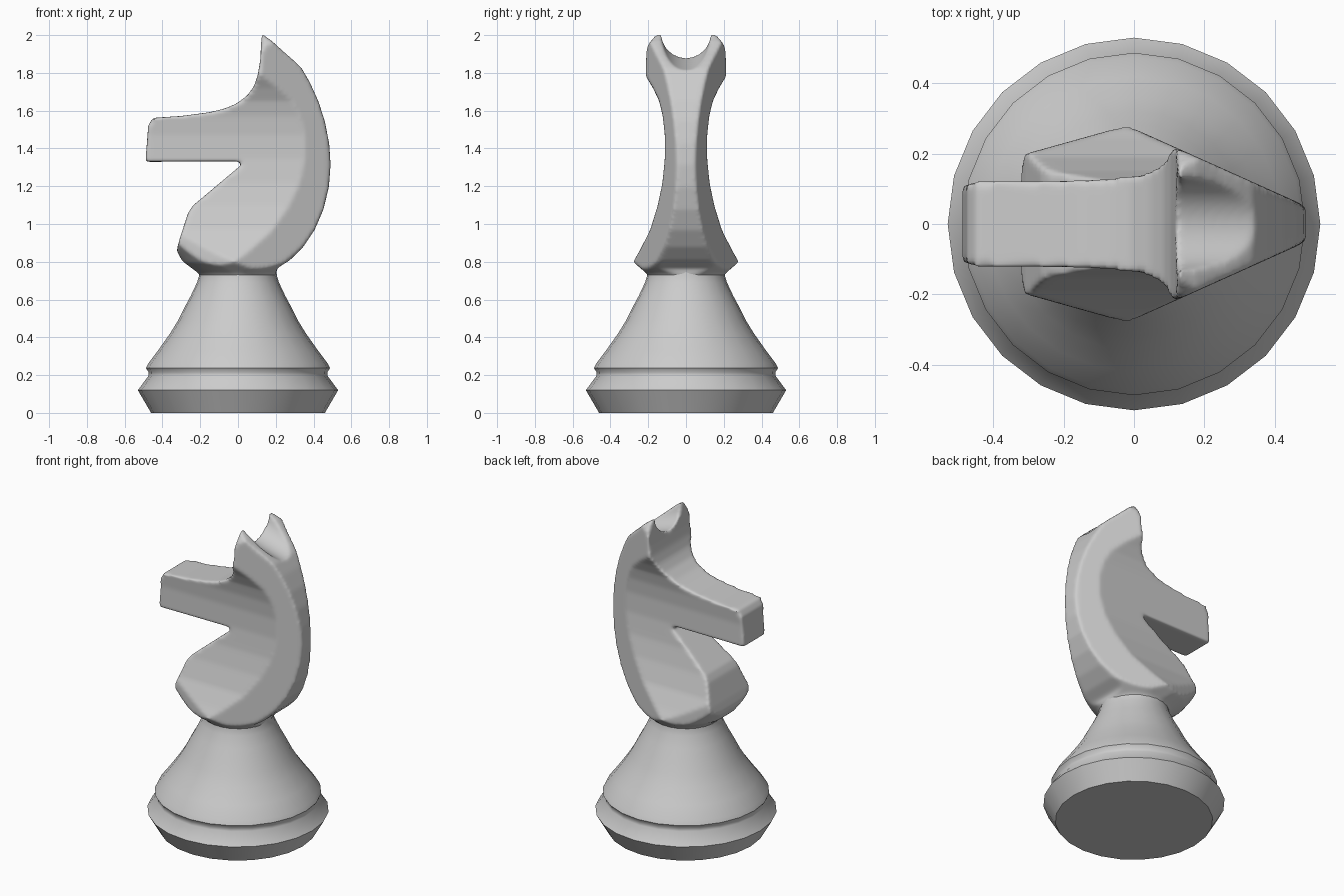
import bpy, bmesh, math
from mathutils import Matrix, Vector

if "Cube" in bpy.data.objects:
    bpy.data.objects.remove(bpy.data.objects["Cube"])


def finish(bm, name):
    bmesh.ops.recalc_face_normals(bm, faces=bm.faces)
    me = bpy.data.meshes.new(name)
    bm.to_mesh(me)
    bm.free()
    ob = bpy.data.objects.new(name, me)
    bpy.context.collection.objects.link(ob)
    return ob


def lathe(name, profile, sides):
    bm = bmesh.new()
    rings = [[bm.verts.new((r * math.cos(2 * math.pi * i / sides),
                            r * math.sin(2 * math.pi * i / sides), z))
              for i in range(sides)] for r, z in profile]
    for a, b in zip(rings, rings[1:]):
        for i in range(sides):
            j = (i + 1) % sides
            bm.faces.new((a[i], a[j], b[j], b[i]))
    bm.faces.new(rings[0])
    bm.faces.new(rings[-1])
    return finish(bm, name)


def prism(name, pts, place, lo, hi):
    """Extrude an outline; place(u, v, depth) gives the 3D point."""
    bm = bmesh.new()
    face = bm.faces.new([bm.verts.new(place(u, v, lo)) for u, v in pts])
    geo = bmesh.ops.extrude_face_region(bm, geom=[face])["geom"]
    shift = Vector(place(0, 0, hi)) - Vector(place(0, 0, lo))
    bmesh.ops.translate(bm, vec=shift, verts=[g for g in geo if isinstance(g, bmesh.types.BMVert)])
    return finish(bm, name)


def apply_mod(ob, kind, **props):
    mod = ob.modifiers.new(kind, kind)
    for k, v in props.items():
        setattr(mod, k, v)
    bpy.context.view_layer.objects.active = ob
    bpy.ops.object.modifier_apply(modifier=mod.name)


def cut(ob, tool, op):
    apply_mod(ob, 'BOOLEAN', operation=op, solver='EXACT', object=tool)
    bpy.data.objects.remove(tool)


# turned base
base = lathe("base", [(0.46, 0), (0.53, 0.12), (0.475, 0.195), (0.473, 0.215),
                      (0.487, 0.237), (0.475, 0.262), (0.42, 0.335), (0.36, 0.42),
                      (0.32, 0.485), (0.285, 0.555), (0.25, 0.62), (0.217, 0.69),
                      (0.206, 0.725), (0.203, 0.76)], 24)

# horse head: outlines seen from front, side and top, intersected
outline = [(-0.49, 1.335), (-0.475, 1.53), (-0.45, 1.57), (-0.3, 1.58), (-0.15, 1.60),
           (-0.07, 1.62), (-0.01, 1.645), (0.05, 1.69), (0.085, 1.74), (0.105, 1.80),
           (0.118, 1.88), (0.125, 2.02), (0.18, 1.98), (0.24, 1.925), (0.30, 1.872),
           (0.337, 1.835), (0.38, 1.76), (0.425, 1.66), (0.46, 1.55), (0.483, 1.43),
           (0.49, 1.32), (0.481, 1.2), (0.452, 1.08), (0.405, 0.97), (0.345, 0.88),
           (0.275, 0.81), (0.205, 0.765), (0.2, 0.68), (-0.2, 0.68), (-0.21, 0.74),
           (-0.295, 0.805), (-0.325, 0.86), (-0.31, 0.92), (-0.265, 1.06), (-0.24, 1.10),
           (0.025, 1.325), (0.01, 1.338)]
head = prism("horse_head", outline, lambda u, v, d: (u, d, v), -0.4, 0.4)

side = [(0.2, 0.66), (0.21, 0.74), (0.28, 0.8), (0.245, 0.86), (0.19, 0.97),
        (0.15, 1.1), (0.125, 1.22), (0.112, 1.35), (0.112, 1.48), (0.123, 1.58),
        (0.142, 1.66), (0.175, 1.73), (0.217, 1.8), (0.208, 1.95), (0.15, 2.03)]
side += [(-y, z) for y, z in reversed(side)]
cut(head, prism("side_shape", side, lambda u, v, d: (d, u, v), -0.7, 0.7), 'INTERSECT')

top = [(-0.5, 0.085), (-0.45, 0.16), (-0.02, 0.28), (0.47, 0.06), (0.5, 0.04)]
top += [(x, -y) for x, y in reversed(top)]
cut(head, prism("top_shape", top, lambda u, v, d: (u, v, d), 0.5, 2.2), 'INTERSECT')

# rounded underside of the neck
cut(head, lathe("bowl_shape", [(0.19, 0.7), (0.205, 0.735), (0.292, 0.795), (0.345, 0.86),
                               (0.43, 0.97), (0.7, 1.25), (0.7, 2.2)], 48), 'INTERSECT')

# scoop between the ears
bm = bmesh.new()
bmesh.ops.create_cone(bm, cap_ends=True, segments=40, radius1=0.13, radius2=0.13, depth=1.2,
                      matrix=Matrix.Translation((0.13, 0, 2.025)) @
                      Matrix.Rotation(math.radians(90 + 17), 4, 'Y'))
cut(head, finish(bm, "ear_scoop"), 'DIFFERENCE')

# soften every edge of the head
apply_mod(head, 'REMESH', mode='VOXEL', voxel_size=0.011)
apply_mod(head, 'SMOOTH', factor=0.5, iterations=6)
peak = max(v.co.z for v in head.data.vertices)
for v in head.data.vertices:
    v.co.z = 0.7 + (v.co.z - 0.7) * 1.3 / (peak - 0.7)

# shading
for ob, angle in ((base, 40), (head, 60)):
    bpy.ops.object.select_all(action='DESELECT')
    ob.select_set(True)
    bpy.context.view_layer.objects.active = ob
    bpy.ops.object.shade_smooth_by_angle(angle=math.radians(angle))
